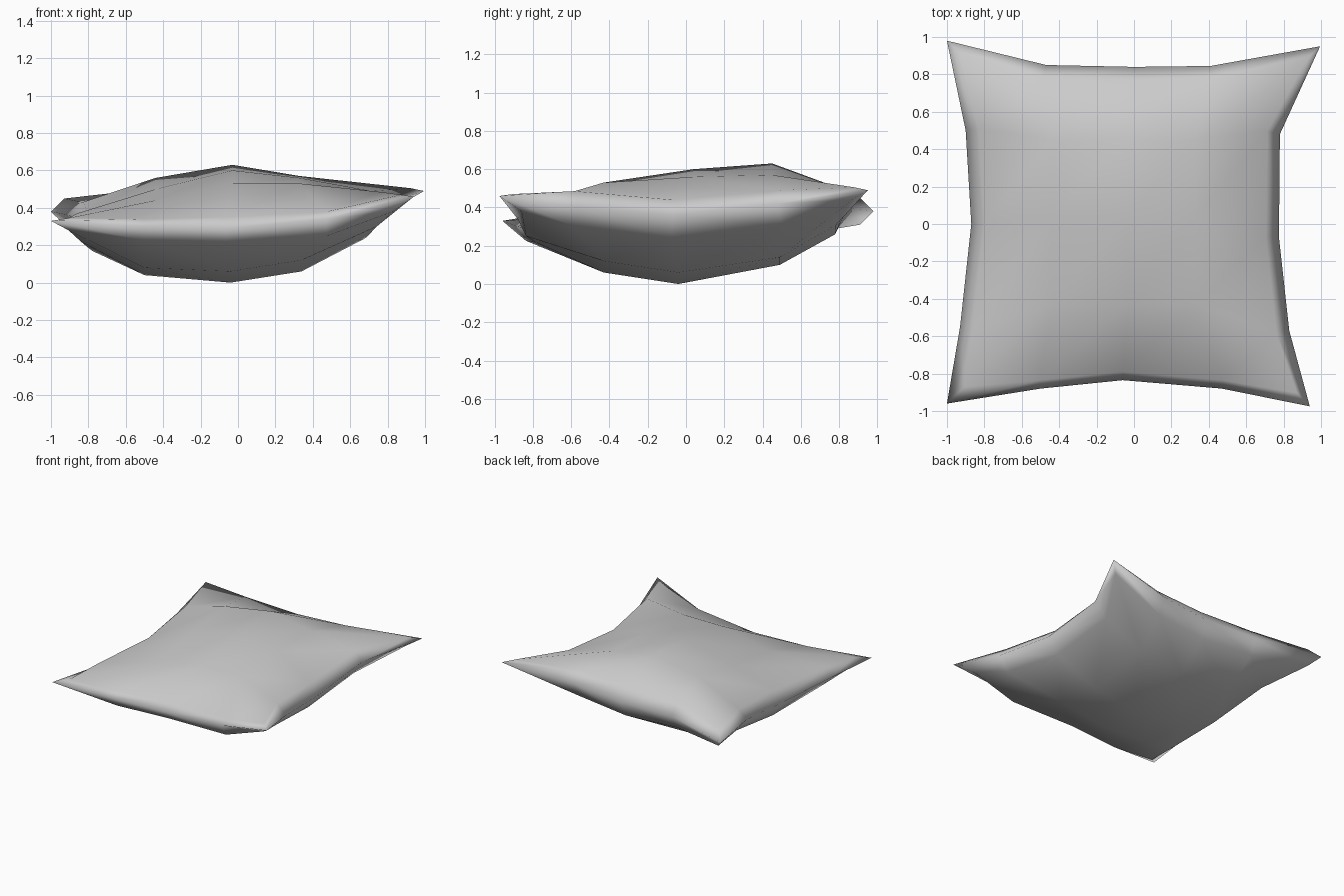
import bpy
import bmesh
from mathutils import Vector

default_cube = bpy.data.objects.get("Cube")
if default_cube:
    bpy.data.objects.remove(default_cube, do_unlink=True)

# Seam around the cushion, counter-clockwise from the front right corner
SEAM = [
    (-1, -.96, .33), (-.5, -.88, .3), (-.06, -.835, .29), (.47, -.88, .34),
    (.94, -.975, .46), (.83, -.57, .4), (.775, -.07, .36), (.78, .48, .42),
    (.995, .95, .49), (.41, .845, .43), (0, .84, .39), (-.47, .85, .4),
    (-1, .98, .38), (-.9, .5, .36), (-.87, 0, .3), (-.93, -.55, .31),
]

# Panels: grid lines and heights of the puffed middle, listed front to back,
# then the rolled edge: rise from each seam point, inset for each side
# and inset for each corner
TOP = dict(
    columns=(-.44, -.03, .33), rows=(-.43, .04, .45),
    heights=((.44, .53, .53), (.5, .6, .56), (.56, .63, .57)),
    rises=(.015, .04, .06, .04, .01, .085, .08, .07,
           .015, .08, .1, .1, .07, .07, .08, .06),
    insets=(.045, .07, .07, .07),
    corners=(.13, .1, .1, .1))
BOTTOM = dict(
    columns=(-.5, -.04, .34), rows=(-.43, -.04, .49),
    heights=((.08, .06, .12), (.04, 0, .06), (.11, .1, .14)),
    rises=(-.05, -.075, -.07, -.09, -.08, -.1, -.12, -.12,
           -.05, -.12, -.13, -.11, -.07, -.11, -.13, -.09),
    insets=(.045, .09, .06, .09),
    corners=(.13, .16, .12, .1))

# Grid positions of the sixteen border points, in seam order
BORDER = ([(i, 0) for i in range(4)] + [(4, j) for j in range(4)]
          + [(4 - i, 4) for i in range(4)] + [(0, 4 - j) for j in range(4)])


def rolled_point(index, panel):
    """Point where the rolled edge meets the panel."""
    point = Vector(SEAM[index])
    if index % 4 == 0:
        inward = Vector((-point.x, -point.y, 0)).normalized()
        inward *= panel["corners"][index // 4]
    else:
        along = Vector(SEAM[(index + 1) % 16]) - Vector(SEAM[index - 1])
        inward = Vector((-along.y, along.x, 0)).normalized()
        inward *= panel["insets"][index // 4]
    return point + inward + Vector((0, 0, panel["rises"][index]))


def add_half(bm, seam, panel):
    """Rolled edge and puffed panel on one side of the seam."""
    grid = {}
    for index, cell in enumerate(BORDER):
        grid[cell] = bm.verts.new(rolled_point(index, panel))
    for j, y in enumerate(panel["rows"]):
        for i, x in enumerate(panel["columns"]):
            grid[i + 1, j + 1] = bm.verts.new((x, y, panel["heights"][j][i]))
    for i in range(4):
        for j in range(4):
            corners = [(i, j), (i + 1, j), (i + 1, j + 1), (i, j + 1)]
            bm.faces.new([grid[c] for c in corners])
    for index in range(16):
        after = (index + 1) % 16
        bm.faces.new((seam[index], seam[after],
                      grid[BORDER[after]], grid[BORDER[index]]))


# Cushion
bm = bmesh.new()
seam_verts = [bm.verts.new(p) for p in SEAM]
for half in (TOP, BOTTOM):
    add_half(bm, seam_verts, half)
bmesh.ops.recalc_face_normals(bm, faces=bm.faces)
mesh = bpy.data.meshes.new("cushion")
bm.to_mesh(mesh)
bm.free()
cushion = bpy.data.objects.new("cushion", mesh)
bpy.context.collection.objects.link(cushion)
for polygon in mesh.polygons:
    polygon.use_smooth = True

# Plain grey cloth
cloth = bpy.data.materials.new("grey cloth")
cloth.use_nodes = True
grey = (.6, .6, .6, 1)
cloth.diffuse_color = grey
cloth.node_tree.nodes["Principled BSDF"].inputs["Base Color"].default_value = grey
mesh.materials.append(cloth)
